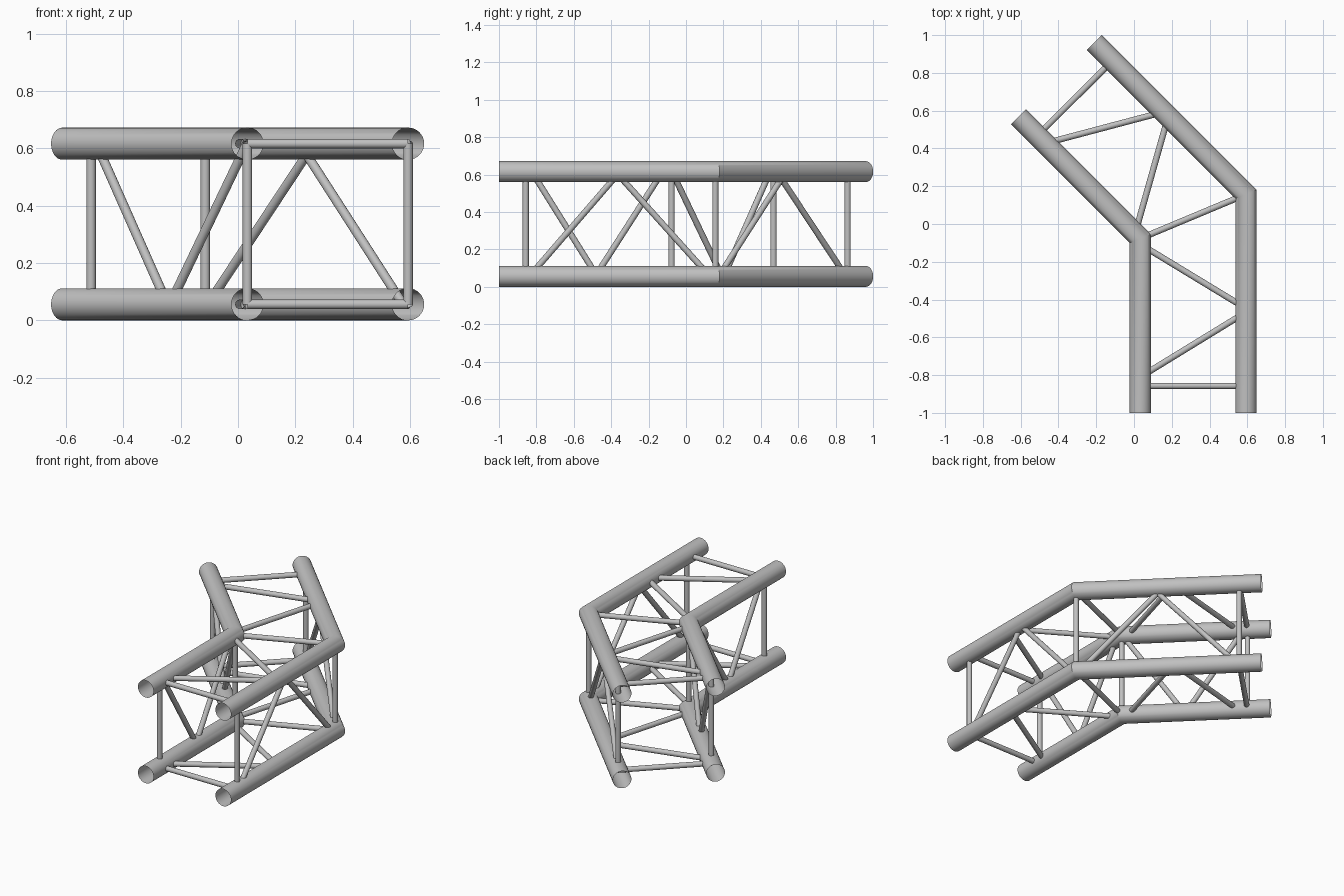
import bpy
import bmesh
import math
from mathutils import Vector

default_cube = bpy.data.objects.get("Cube")
if default_cube:
    bpy.data.objects.remove(default_cube, do_unlink=True)

# Bare metal finish
metal = bpy.data.materials.new("grey_metal")
metal.use_nodes = True
grey = (0.53, 0.53, 0.53, 1)
metal.diffuse_color = grey
metal.node_tree.nodes["Principled BSDF"].inputs["Base Color"].default_value = grey

R, THIN = 0.056, 0.0165
LOW, HIGH = R, 0.616
LEVELS = {"lower": LOW, "upper": HIGH}
parts = []


def tube(name, path, radius, sides):
    """Open tube along a path, with mitred corners."""
    path = [Vector(p) for p in path]
    dirs = [(b - a).normalized() for a, b in zip(path, path[1:])]
    bm = bmesh.new()
    rings = []
    for i, p in enumerate(path):
        before, after = dirs[max(i - 1, 0)], dirs[min(i, len(dirs) - 1)]
        along = (before + after).normalized()
        ref = Vector((0, 1, 0)) if abs(along.z) > 0.99 else Vector((0, 0, 1))
        side = along.cross(ref).normalized()
        up = side.cross(along)
        stretch = radius / along.dot(after)
        ring = []
        for k in range(sides):
            t = math.tau * k / sides
            ring.append(bm.verts.new(p + side * math.cos(t) * stretch + up * math.sin(t) * radius))
        rings.append(ring)
    for a, b in zip(rings, rings[1:]):
        for k in range(sides):
            n = (k + 1) % sides
            bm.faces.new((a[k], a[n], b[n], b[k]))
    bmesh.ops.recalc_face_normals(bm, faces=bm.faces)
    mesh = bpy.data.meshes.new(name)
    bm.to_mesh(mesh)
    bm.free()
    mesh.materials.append(metal)
    obj = bpy.data.objects.new(name, mesh)
    bpy.context.collection.objects.link(obj)
    parts.append(obj)


# Plan of the two bent rails: the front run goes along y, the back run at 45 degrees
INNER = Vector((0.033, -0.077))
OUTER = Vector((0.593, 0.157))


def on_rail(bend, y):
    """Point of a rail's centre line at depth y."""
    return (bend.x - max(y - bend.y, 0), y)


# Main chords
for level, z in LEVELS.items():
    for side, bend, end in (("inner", INNER, 0.568), ("outer", OUTER, 0.961)):
        path = [(*on_rail(bend, y), z) for y in (-1, bend.y, end)]
        tube(f"{level}_{side}_chord", path, R, 32)

# Horizontal lacing, as depths on the inner and outer rail
lacing = [(-0.857, -0.857), (-0.81, -0.467), (-0.107, -0.447), (INNER.y, OUTER.y),
          (-0.05, 0.569), (0.427, 0.593), (0.468, 0.864)]
for level, z in LEVELS.items():
    for i, (yi, yo) in enumerate(lacing):
        tube(f"{level}_lacing_{i + 1}",
             [(*on_rail(INNER, yi), z), (*on_rail(OUTER, yo), z)], THIN, 16)

# Uprights and side diagonals, as depths at the lower and upper chord
webs = {
    "inner": (INNER, [-0.857, INNER.y, 0.468],
              [(-0.475, -0.825), (-0.485, -0.125), (0.193, -0.075), (0.202, 0.45)]),
    "outer": (OUTER, [-0.857, OUTER.y, 0.864],
              [(-0.837, -0.353), (0.127, -0.377), (0.175, 0.535), (0.855, 0.485)]),
}
for side, (bend, uprights, diagonals) in webs.items():
    for i, y in enumerate(uprights):
        p = on_rail(bend, y)
        tube(f"{side}_upright_{i + 1}", [(*p, LOW), (*p, HIGH)], THIN, 16)
    for i, (y0, y1) in enumerate(diagonals):
        tube(f"{side}_diagonal_{i + 1}",
             [(*on_rail(bend, y0), LOW), (*on_rail(bend, y1), HIGH)], THIN, 16)

# Smooth round tubes with crisp mitre joints
bpy.ops.object.select_all(action="DESELECT")
for obj in parts:
    obj.select_set(True)
bpy.context.view_layer.objects.active = parts[0]
bpy.ops.object.shade_smooth_by_angle(angle=math.radians(30))
